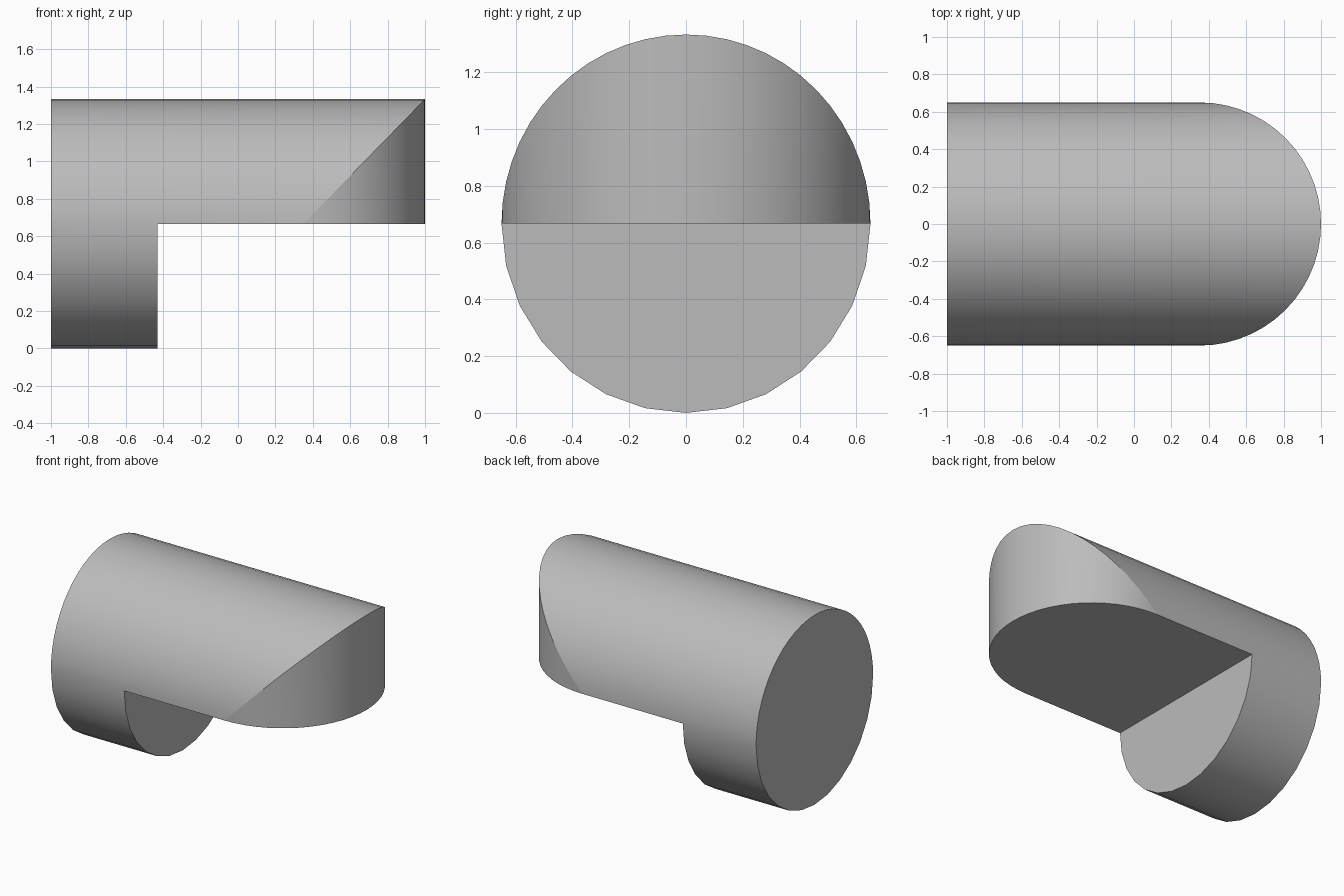
import bpy, bmesh
from math import sin, cos, pi, radians

if "Cube" in bpy.data.objects:
    bpy.data.objects.remove(bpy.data.objects["Cube"])

R, RZ, MID = 0.65, 0.6665, 0.6665
BACK, STEP, NOSE = -1.0, -0.43, 0.35
UP, LOW = 28, 14             # sides of the upper and lower half

bm = bmesh.new()


def point(x, a):
    return bm.verts.new((x, R * sin(a), MID + RZ * cos(a)))


upper = [-pi / 2 + pi * i / UP for i in range(UP + 1)]
lower = [pi / 2 + pi * i / LOW for i in range(LOW + 1)]

# Rings: back end, rounded nose crest, nose floor outline, lower step
back_up = [point(BACK, a) for a in upper]
back_low = [back_up[-1]] + [point(BACK, a) for a in lower[1:-1]] + [back_up[0]]
crest = [point(NOSE + R * cos(a), a) for a in upper]
floor = [crest[0]] + [bm.verts.new((v.co.x, v.co.y, MID)) for v in crest[1:-1]] + [crest[-1]]
step = [point(STEP, a) for a in lower]


def face(verts):
    return bm.faces.new(list(dict.fromkeys(verts)))


# Upper barrel and upright rounded nose wall
for i in range(UP):
    loop = [crest[i], back_up[i], back_up[i + 1], crest[i + 1]]
    if i == 0:
        loop.insert(1, step[-1])
    if i == UP - 1:
        loop.insert(3, step[0])
    face(loop)
    face([crest[i], crest[i + 1], floor[i + 1], floor[i]])

# Lower barrel
for i in range(LOW):
    face([back_low[i], back_low[i + 1], step[i + 1], step[i]])

# Flat faces: back disc, step half disc, underside
face(back_up + back_low[1:-1])
face(step)
face([step[-1]] + floor + [step[0]])

bmesh.ops.recalc_face_normals(bm, faces=bm.faces[:])
creases = {frozenset((crest[i], crest[i + 1])) for i in range(UP)}
bm.edges.index_update()
crease_ids = [e.index for e in bm.edges if frozenset(e.verts) in creases]

mesh = bpy.data.meshes.new("notched_barrel")
bm.to_mesh(mesh)
bm.free()
obj = bpy.data.objects.new("notched_barrel", mesh)
bpy.context.collection.objects.link(obj)

# Smooth curved sides, crisp edges all along the nose crease
bpy.context.view_layer.objects.active = obj
obj.select_set(True)
bpy.ops.object.shade_smooth_by_angle(angle=radians(30))
for i in crease_ids:
    mesh.edges[i].use_edge_sharp = True

# Mid grey surface
grey = bpy.data.materials.new("mid_grey")
grey.diffuse_color = (0.5, 0.5, 0.5, 1)
grey.use_nodes = True
grey.node_tree.nodes["Principled BSDF"].inputs["Base Color"].default_value = grey.diffuse_color
mesh.materials.append(grey)
